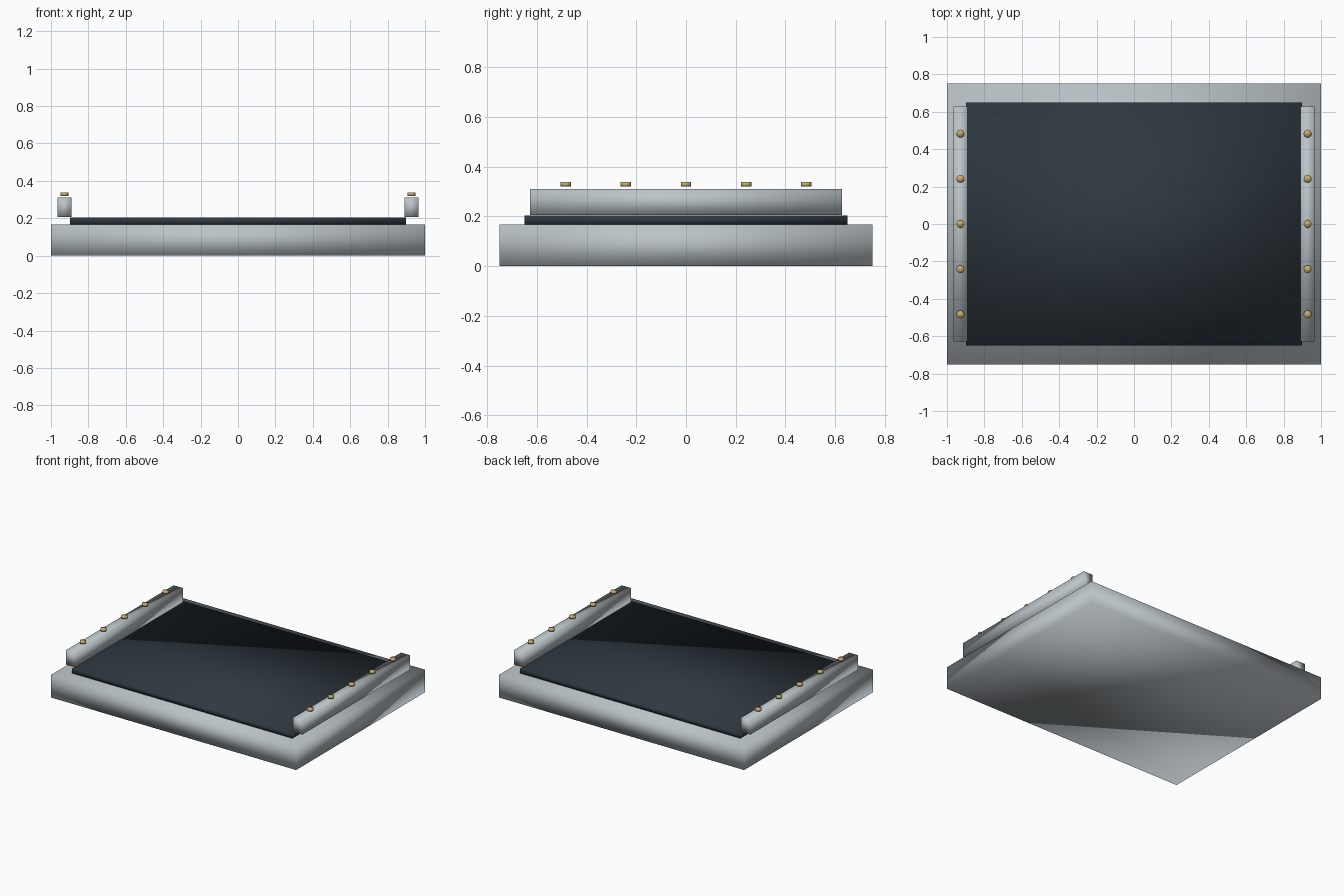
import bpy

default_cube = bpy.data.objects.get("Cube")
if default_cube:
    bpy.data.objects.remove(default_cube, do_unlink=True)


def make_material(name, rgb, metallic=0.0):
    mat = bpy.data.materials.new(name)
    mat.use_nodes = True
    mat.diffuse_color = (*rgb, 1)
    bsdf = mat.node_tree.nodes["Principled BSDF"]
    bsdf.inputs["Base Color"].default_value = (*rgb, 1)
    bsdf.inputs["Metallic"].default_value = metallic
    return mat


def finish(name, mat):
    obj = bpy.context.object
    obj.name = name
    obj.data.materials.append(mat)
    bpy.ops.object.shade_smooth()
    return obj


def box(name, mat, center, size):
    bpy.ops.mesh.primitive_cube_add(size=1, location=center)
    bpy.context.object.scale = size
    bpy.ops.object.transform_apply(location=False, rotation=False, scale=True)
    return finish(name, mat)


def slab(name, mat, width, depth, bottom, top, x=0):
    return box(name, mat, (x, 0, (bottom + top) / 2), (width, depth, top - bottom))


def stud(name, mat, x, y):
    bpy.ops.mesh.primitive_cylinder_add(vertices=16, radius=0.021, depth=0.017,
                                        location=(x, y, 0.329))
    return finish(name, mat)


steel = make_material("brushed steel grey", (0.50, 0.55, 0.58))
slate = make_material("dark slate", (0.028, 0.040, 0.052))
brass = make_material("brass", (0.55, 0.41, 0.15))

# Base plate and the dark panel on it
slab("base_plate", steel, 2.0, 1.5, 0, 0.168)
slab("dark_panel", slate, 1.796, 1.30, 0.167, 0.204)

# Side rails, each with a row of five studs
for side, x in (("left", 0.928), ("right", -0.928)):
    slab(side + "_rail", steel, 0.076, 1.257, 0.206, 0.311, x)
    for i in range(5):
        stud(f"{side}_stud_{i + 1}", brass, x, (i - 2) * 0.2417)
